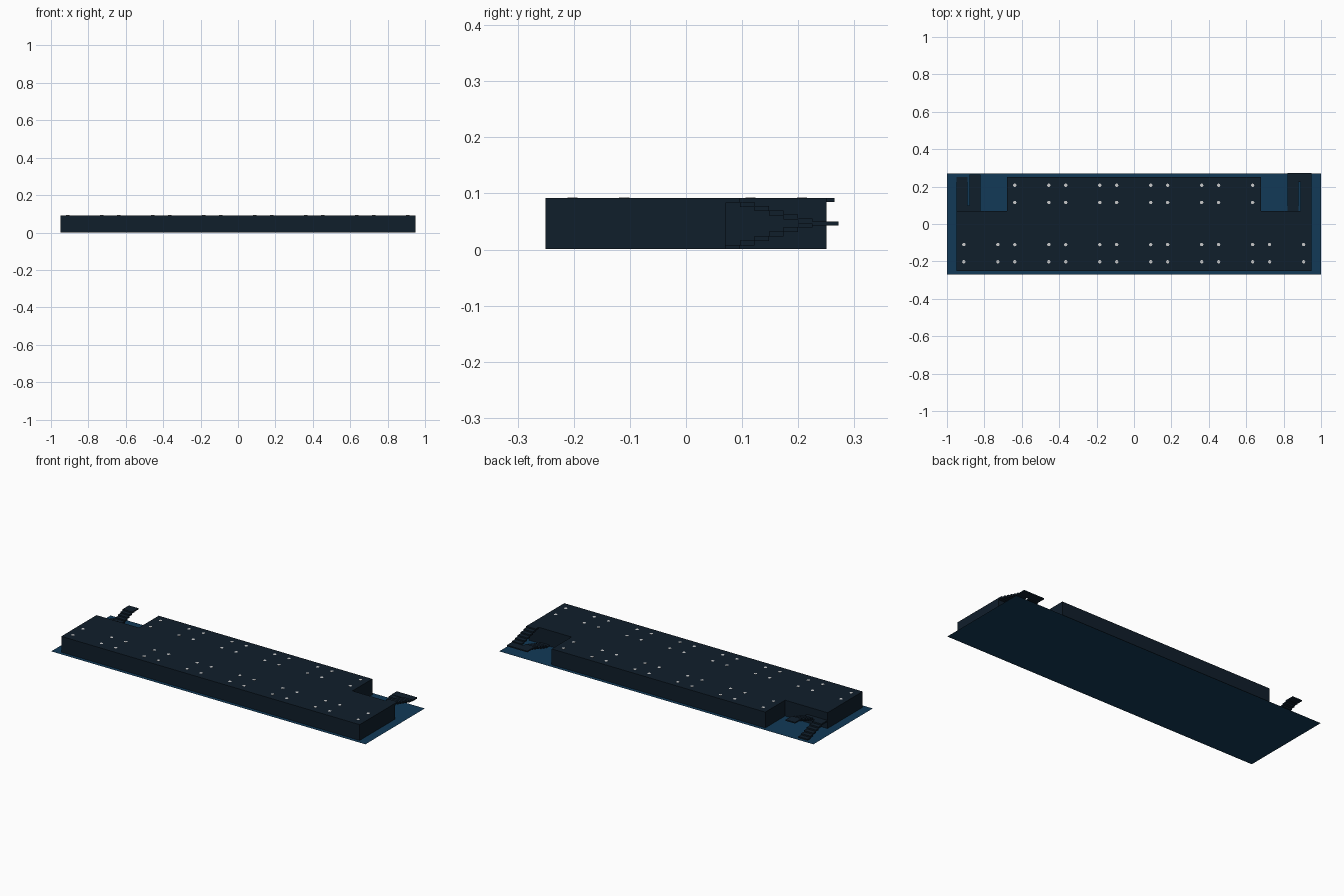
import bpy, bmesh
from mathutils import Matrix, Vector

if "Cube" in bpy.data.objects:
    bpy.data.objects.remove(bpy.data.objects["Cube"])

TOP = 0.092
MID = 0.048


def material(name, rgb):
    m = bpy.data.materials.new(name)
    m.diffuse_color = (*rgb, 1)
    m.use_nodes = True
    m.node_tree.nodes["Principled BSDF"].inputs["Base Color"].default_value = m.diffuse_color
    return m


DARK = material("dark_cladding", (0.005, 0.013, 0.024))
BLUE = material("blue_ground", (0.006, 0.042, 0.095))
WHITE = material("white_column", (0.85, 0.88, 0.85))


def finish(name, bm, mat):
    bmesh.ops.recalc_face_normals(bm, faces=bm.faces)
    me = bpy.data.meshes.new(name)
    bm.to_mesh(me)
    bm.free()
    me.materials.append(mat)
    ob = bpy.data.objects.new(name, me)
    bpy.context.collection.objects.link(ob)
    return ob


def add_box(bm, x0, x1, y0, y1, z0, z1):
    centre = Vector(((x0 + x1) / 2, (y0 + y1) / 2, (z0 + z1) / 2))
    size = Matrix.Diagonal((abs(x1 - x0), abs(y1 - y0), abs(z1 - z0), 1))
    bmesh.ops.create_cube(bm, size=1, matrix=Matrix.Translation(centre) @ size)


def add_flight(bm, x0, x1, y0, y1, z0, z1, steps=6, thick=0.009):
    """Overlapping slab treads climbing from (y0, z0) to (y1, z1)."""
    run, rise = (y1 - y0) / steps, (z1 - z0) / steps
    for i in range(steps):
        top = z0 + rise * (i + 1)
        add_box(bm, x0, x1, y0 + run * i, y0 + run * (i + 1), max(0.001, top - thick), top)


# Ground plate: a single flat sheet
bm = bmesh.new()
bmesh.ops.create_grid(bm, x_segments=1, y_segments=1, size=1,
                      matrix=Matrix.Diagonal((1, 0.27, 1, 1)))
finish("ground_plate", bm, BLUE)

# Building block: T-shaped plan, recessed at both rear corners
half = [(0.95, -0.25), (0.95, 0.07), (0.68, 0.07), (0.68, 0.25)]
plan = half + [(-x, y) for x, y in reversed(half)]
bm = bmesh.new()
face = bm.faces.new([bm.verts.new((x, y, 0.001)) for x, y in plan])
ext = bmesh.ops.extrude_face_region(bm, geom=[face], use_keep_orig=True)
verts = [g for g in ext["geom"] if isinstance(g, bmesh.types.BMVert)]
bmesh.ops.translate(bm, verts=verts, vec=(0, 0, TOP - 0.001))
finish("building_block", bm, DARK)

# Columns in pairs, showing as small discs on the roof
xs = [-0.91 + 0.2725 * k + d for k in range(7) for d in (0, 0.182)][:14]
bm = bmesh.new()
for y in (-0.202, -0.11, 0.115, 0.207):
    for x in xs:
        if y > 0 and abs(x) > 0.68:
            continue
        bmesh.ops.create_cone(bm, cap_ends=True, segments=12, radius1=0.009, radius2=0.009,
                              depth=TOP, matrix=Matrix.Translation((x, y, TOP / 2 + 0.0006)))
finish("columns", bm, WHITE)

# Right stair: inner flight up to the rear landing, outer flight back to the roof
bm = bmesh.new()
add_flight(bm, 0.82, 0.88, 0.07, 0.225, 0, MID)
add_box(bm, 0.82, 0.95, 0.225, 0.272, 0.043, 0.05)
add_flight(bm, 0.89, 0.95, 0.225, 0.07, MID, TOP)
finish("right_stair", bm, DARK)

# Left stair: outer flight up to the wall landing, inner flight out to a top landing
bm = bmesh.new()
add_flight(bm, -0.95, -0.89, 0.25, 0.10, 0, MID)
add_box(bm, -0.95, -0.82, 0.07, 0.10, 0.041, 0.048)
add_flight(bm, -0.88, -0.82, 0.10, 0.23, MID, TOP)
add_box(bm, -0.88, -0.82, 0.23, 0.265, 0.085, TOP)
finish("left_stair", bm, DARK)
